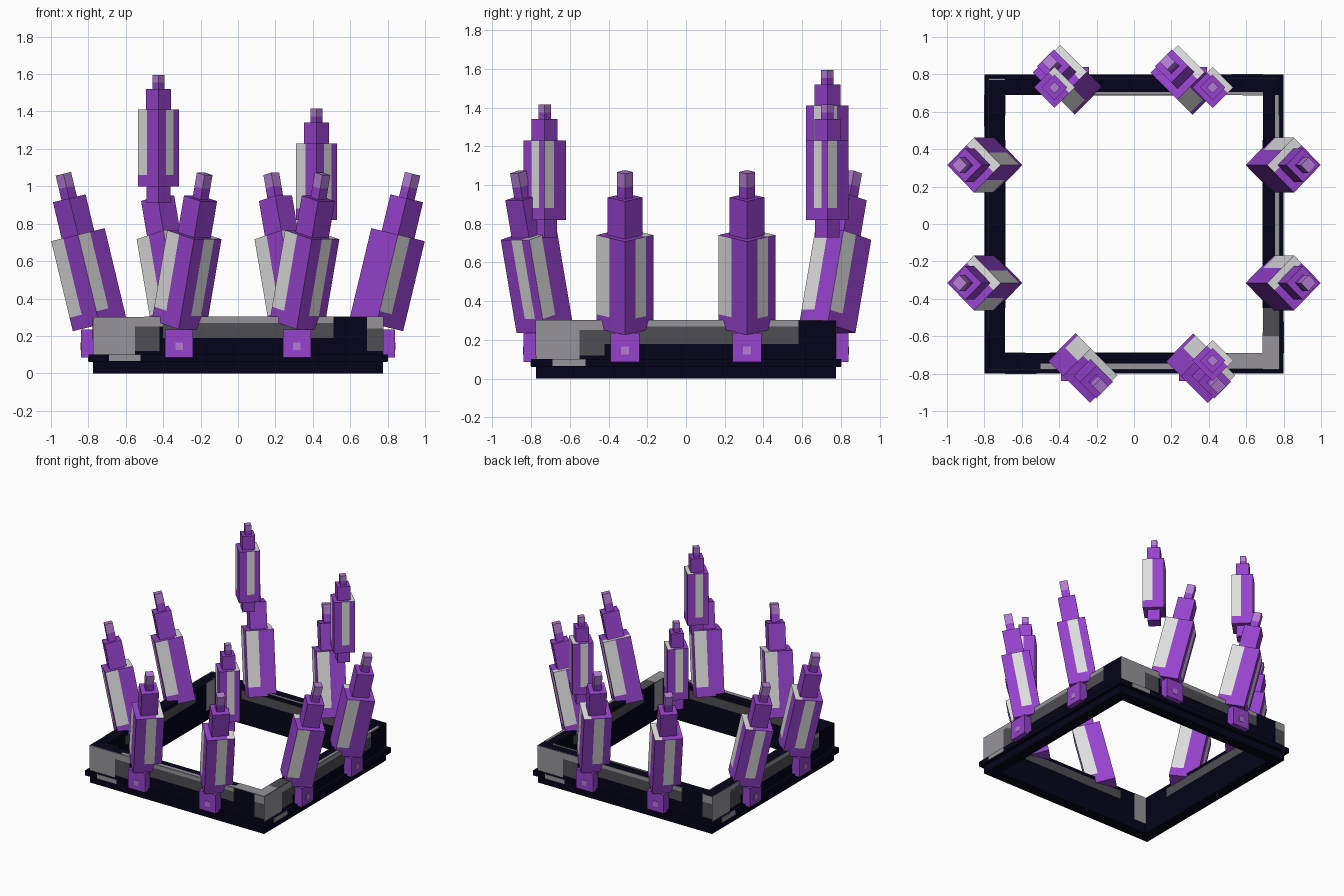
import bpy, bmesh, math
from mathutils import Matrix, Vector

if "Cube" in bpy.data.objects:
    bpy.data.objects.remove(bpy.data.objects["Cube"])


def material(name, rgb):
    m = bpy.data.materials.new(name)
    lin = [((c / 255 + 0.055) / 1.055) ** 2.4 if c > 10 else c / 255 / 12.92 for c in rgb]
    m.diffuse_color = (*lin, 1)
    m.use_nodes = True
    m.node_tree.nodes["Principled BSDF"].inputs["Base Color"].default_value = m.diffuse_color
    return m


PURPLE = material("purple", (150, 66, 205))
MAUVE = material("pale_purple", (180, 125, 212))
WHITE = material("pale_grey", (222, 222, 222))
NAVY = material("navy", (4, 4, 25))
GREY = material("mid_grey", (150, 148, 153))
DARK = material("dark_grey", (78, 77, 82))


def add_box(bm, lo, hi):
    lo, hi = Vector(lo), Vector(hi)
    mat = Matrix.Translation((lo + hi) / 2) @ Matrix.Diagonal((*(hi - lo), 1))
    bmesh.ops.create_cube(bm, size=1, matrix=mat)


def finish(bm, name, mats, matrix=Matrix()):
    me = bpy.data.meshes.new(name)
    bm.to_mesh(me)
    bm.free()
    ob = bpy.data.objects.new(name, me)
    for m in mats:
        me.materials.append(m)
    ob.matrix_world = matrix
    bpy.context.collection.objects.link(ob)
    return ob


def box(name, lo, hi, mat, matrix=Matrix()):
    bm = bmesh.new()
    add_box(bm, lo, hi)
    return finish(bm, name, [mat], matrix)


def cut(bm, co, no):
    bmesh.ops.bisect_plane(bm, geom=bm.verts[:] + bm.edges[:] + bm.faces[:],
                           plane_co=co, plane_no=no)


def crystal(name, matrix, side, length, steps, peg=None, plain=0, edge=0):
    """Square body with pale bands, stacked smaller steps on top, optional peg below.
    plain / edge: sign of the local x face without band / with its band at the edge."""
    h = side / 2
    # body, cut so the bands follow face edges
    bm = bmesh.new()
    add_box(bm, (-h, -h, 0), (h, h, length))
    for k in (-0.1, 0.1):
        cut(bm, (k * h, 0, 0), (1, 0, 0))
    for k in (-0.46, -0.26, -0.1, 0.1, 0.26, 0.46):
        cut(bm, (0, k * h, 0), (0, 1, 0))
    cut(bm, (0, 0, 0.15 * length), (0, 0, 1))
    bm.normal_update()
    for f in bm.faces:
        c, n = f.calc_center_median(), f.normal
        high = c.z > 0.15 * length
        pale = False
        if n.z > 0.5:
            pale = c.y > 0.46 * h
        elif abs(n.y) > 0.5:
            pale = c.x * n.y > 0.08 * h and high
        elif abs(n.x) > 0.5 and round(n.x) == edge:
            pale = c.y * n.x < -0.09 * h and high
        elif abs(n.x) > 0.5 and round(n.x) != plain:
            pale = -0.26 * h < c.y * n.x < 0.46 * h and high
        f.material_index = int(pale)
    finish(bm, name + "_body", [PURPLE, WHITE], matrix)
    # stepped top, last step pale in its upper half
    z = length
    bm = bmesh.new()
    for w, l in steps:
        add_box(bm, (-w / 2, -w / 2, z), (w / 2, w / 2, z + l))
        z += l
    split = z - steps[-1][1] * 0.55
    cut(bm, (0, 0, split), (0, 0, 1))
    for f in bm.faces:
        f.material_index = int(f.calc_center_median().z > split + 1e-4)
    finish(bm, name + "_tip", [PURPLE, MAUVE], matrix)
    if peg:
        w, l = peg
        box(name + "_peg", (-w / 2, -w / 2, -l), (w / 2, w / 2, 0), PURPLE, matrix)


def rot_z(deg):
    return Matrix.Rotation(math.radians(deg), 4, 'Z')


# square frame: one wall with lip and painted plates, turned to four sides
T = 0.003
base_plates = [  # x0, x1, z0, z1, colour
    (-0.775, -0.55, 0.10, 0.30, GREY), (-0.55, -0.40, 0.25, 0.30, GREY),
    (-0.55, -0.42, 0.12, 0.25, DARK)]
long_plates = [(-0.40, 0.51, 0.19, 0.27, DARK), (-0.40, 0.51, 0.27, 0.30, GREY),
               (0.69, 0.775, 0.24, 0.30, GREY), (0.69, 0.775, 0.12, 0.24, DARK)]
side_plates = [(-0.55, 0.58, 0.18, 0.27, DARK), (-0.40, 0.58, 0.27, 0.30, GREY)]
for i, side in enumerate(("front", "right", "back", "left")):
    R = rot_z(90 * i)
    box(side + "_wall", (-0.775, -0.775, 0), (0.69, -0.69, 0.30), NAVY, R)
    box(side + "_lip", (-0.80, -0.80, 0.06), (0.775, -0.775, 0.10), NAVY, R)
    for x0, x1, z0, z1, m in base_plates + (side_plates if i % 2 else long_plates):
        box(side + "_outer_plate", (x0, -0.775 - T, z0), (x1, -0.77, z1), m, R)
    box(side + "_lip_plate", (-0.69, -0.80 - T, 0.065), (-0.52, -0.795, 0.10), GREY, R)
    # inner bands
    box(side + "_inner_band", (-0.45, -0.695, 0.20), (0.45, -0.69 + T, 0.27), DARK, R)
    box(side + "_inner_corner", (-0.69, -0.695, 0.08), (-0.58, -0.69 + T, 0.30), GREY, R)
# grey patches on top of the frame
for x0, x1, y0, y1, m in [
        (0.50, 0.775, -0.775, -0.69, GREY), (0.69, 0.775, -0.69, -0.60, GREY),
        (0.69, 0.775, -0.60, -0.45, DARK), (-0.50, 0.50, -0.775, -0.745, GREY),
        (-0.40, 0.69, 0.69, 0.705, GREY), (0.755, 0.775, -0.45, 0.69, GREY)]:
    box("top_plate", (x0, y0, 0.296), (x1, y1, 0.30 + T), m)

# leaning crystals on purple mounts: position, lean, turn, outward angle, plain, edge
leaning = []
for p in (-0.315, 0.315):
    leaning += [("right", (0.74, p), (1, 0), 45, 90, -1, 0),
                ("left", (-0.74, p), (-1, 0), -45, -90, 0, 1),
                ("front", (p, -0.73), (1, -1), -45, 0, 0, -1),
                ("back", (p, 0.73), (-1, 1), -45, 180, 0, 1)]
for side, (x, y), d, turn, out, plain, edge in leaning:
    axis = Vector((0, 0, 1)).cross(Vector((*d, 0)))
    M = (Matrix.Translation((x, y, 0.26)) @ Matrix.Rotation(math.radians(13.5), 4, axis)
         @ rot_z(turn))
    crystal(side + "_crystal", M, 0.208, 0.495, [(0.127, 0.20), (0.06, 0.135)],
            plain=plain, edge=edge)
    # mount block and its small outer square
    bx, by = (math.copysign(0.765, x), y) if abs(x) > 0.5 else (x, math.copysign(0.765, y))
    B = Matrix.Translation((bx, by, 0.16)) @ rot_z(out)
    box(side + "_mount", (-0.075, -0.075, -0.075), (0.075, 0.06, 0.075), PURPLE, B)
    box(side + "_mount_square", (-0.02, -0.075 - T, -0.035), (0.02, -0.07, 0.005), MAUVE, B)

# floating upright crystals
for name, x, y, z in (("tall_floating", -0.425, 0.73, 1.0),
                      ("back_floating", 0.42, 0.73, 0.82),
                      ("front_floating", 0.42, -0.73, 0.82)):
    crystal(name + "_crystal", Matrix.Translation((x, y, z)) @ rot_z(-45), 0.155, 0.41,
            [(0.095, 0.11), (0.045, 0.075)], (0.09, 0.09))
